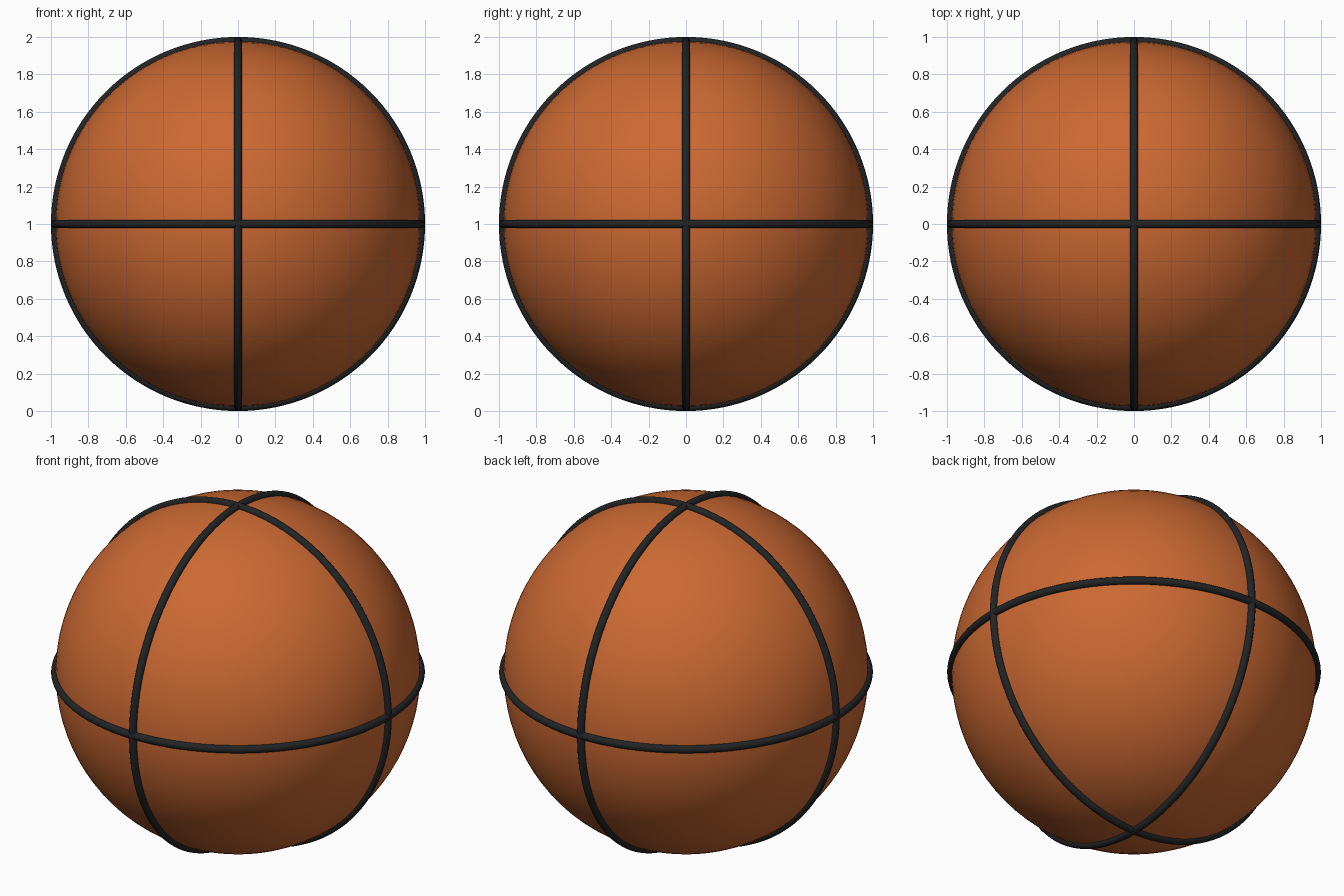
import bpy
from math import pi

cube = bpy.data.objects.get("Cube")
if cube:
    bpy.data.objects.remove(cube, do_unlink=True)

CENTRE = (0, 0, 1)
TUBE = 0.022


def make_material(name, colour):
    mat = bpy.data.materials.new(name)
    mat.use_nodes = True
    mat.diffuse_color = colour
    mat.node_tree.nodes["Principled BSDF"].inputs["Base Color"].default_value = colour
    return mat


def finish(name, mat):
    obj = bpy.context.object
    obj.name = name
    obj.data.materials.append(mat)
    bpy.ops.object.shade_smooth()


orange = make_material("orange rubber", (0.6, 0.14, 0.032, 1))
black = make_material("black seam", (0.016, 0.017, 0.018, 1))

# Ball body
bpy.ops.mesh.primitive_uv_sphere_add(segments=96, ring_count=48, radius=0.976, location=CENTRE)
finish("ball", orange)

# Three raised seams, one around each axis
seams = {
    "seam_level": (0, 0, 0),
    "seam_front_to_back": (0, pi / 2, 0),
    "seam_side_to_side": (pi / 2, 0, 0),
}
for name, turn in seams.items():
    bpy.ops.mesh.primitive_torus_add(
        major_radius=1 - TUBE, minor_radius=TUBE, major_segments=128,
        minor_segments=16, location=CENTRE, rotation=turn)
    finish(name, black)
